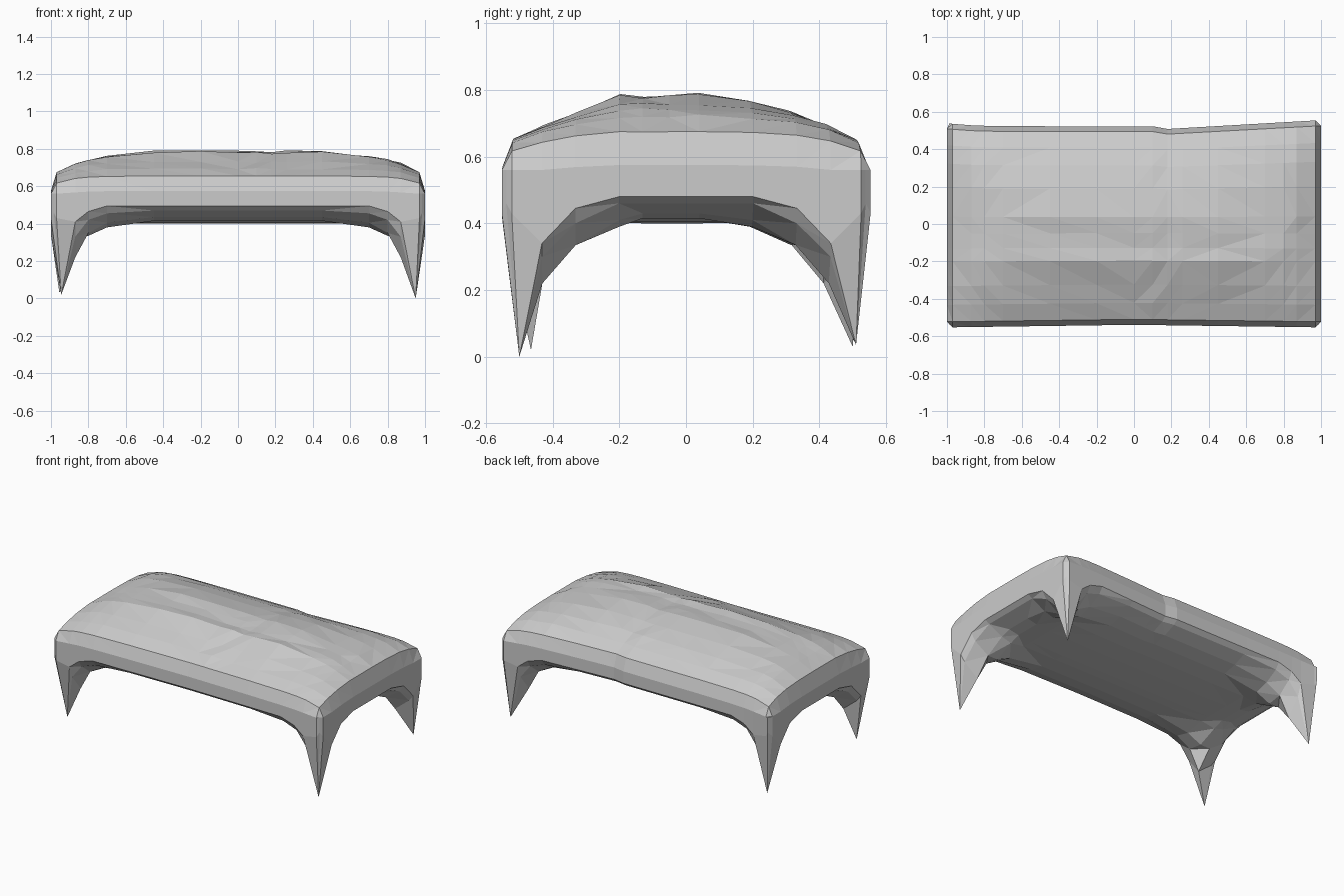
import bpy, bmesh, random

random.seed(4)
cube = bpy.data.objects.get("Cube")
if cube:
    bpy.data.objects.remove(cube)

grey = bpy.data.materials.new("stone grey")
grey.use_nodes = True
COLOR = (0.6, 0.6, 0.6, 1)
grey.diffuse_color = COLOR
grey.node_tree.nodes["Principled BSDF"].inputs["Base Color"].default_value = COLOR

# Cross-section profiles: station -> top height
RIM, PEAK = 0.575, 0.793
half_x = {0.45: 0.787, 0.7: 0.76, 0.8: 0.743, 0.87: 0.722, 0.97: 0.675, 1: RIM}
top_x = {s * x: z for x, z in half_x.items() for s in (-1, 1)}
top_x.update({-0.2: 0.793, 0: 0.793, 0.1: 0.79, 0.18: 0.78, 0.26: 0.788})
top_y = {-0.55: RIM, -0.52: 0.655, -0.43: 0.693, -0.33: 0.73, -0.2: 0.785,
         -0.13: 0.777, -0.05: 0.782, 0.04: 0.793, 0.2: 0.765, 0.33: 0.735,
         0.43: 0.7, 0.52: 0.655, 0.55: RIM}
# How much the underside curls up toward the rim
curl_x = {0.7: 0.005, 0.8: 0.015, 0.87: 0.03, 0.97: 0.06, 1: 0.08}
curl_y = {0.2: 0.003, 0.33: 0.015, 0.43: 0.035, 0.52: 0.07, 0.55: 0.095}
# Underside heights where the webs flow into the legs
web = {(0.7, 0.33): 0.38, (0.7, 0.43): 0.405, (0.7, 0.52): 0.455,
       (0.8, 0.2): 0.39, (0.8, 0.33): 0.335, (0.8, 0.43): 0.35,
       (0.8, 0.52): 0.42, (0.8, 0.55): 0.465, (0.87, 0.2): 0.41,
       (0.87, 0.33): 0.335, (0.97, 0.33): 0.4, (1, 0.33): 0.445,
       (0.87, 0.43): 0.22, (0.87, 0.52): 0.33, (0.87, 0.55): 0.41,
       (0.97, 0.43): 0.3, (0.97, 0.55): 0.43, (1, 0.55): 0.46,
       (1, 0.52): 0.43, (1, 0.43): 0.34}
# Leg tips by corner sign
tips = {(1, -1): (0.95, -0.5, 0), (-1, -1): (-0.945, -0.465, 0.02),
        (1, 1): (0.95, 0.51, 0.035), (-1, 1): (-0.955, 0.5, 0.03)}
xs, ys = sorted(top_x), sorted(top_y)


def top_height(x, y):
    """Blend the drops of both profiles so that the corners stay full."""
    dx, dy = PEAK - top_x[x], PEAK - top_y[y]
    z = max(PEAK - (dx ** 2.2 + dy ** 2.2) ** (1 / 2.2), RIM - 0.015)
    inner = abs(x) < 0.9 and abs(y) < 0.5
    return z + (random.uniform(-0.006, 0.004) if inner else 0)


def bottom_height(x, y):
    a, b = abs(x), abs(y)
    return web.get((a, b), 0.4 + max(curl_x.get(a, 0), curl_y.get(b, 0)))


def outline(x, y):
    """Pinch the long edges and round the corners."""
    if y < 0:
        scale = 0.98 + 0.025 * abs(x)
    elif x > 0.1:
        scale = 0.905 + 0.105 * x
    else:
        scale = 0.95 + 0.03 * abs(x) ** 8
    if abs(x) == 1 and abs(y) == 0.55:
        return x * 0.985, y * 0.98
    return x, y * scale


bm = bmesh.new()


def sheet(height):
    return [[bm.verts.new((*outline(x, y), height(x, y))) for y in ys] for x in xs]


top, bottom = sheet(top_height), sheet(bottom_height)
nx, ny = len(xs), len(ys)

# Top and underside, leaving the four corner patches open for the legs
for i in range(nx - 1):
    for j in range(ny - 1):
        cell = [(i, j), (i + 1, j), (i + 1, j + 1), (i, j + 1)]
        bm.faces.new([top[a][b] for a, b in cell])
        if not all(abs(xs[a]) >= 0.87 and abs(ys[b]) >= 0.43 for a, b in cell):
            bm.faces.new([bottom[a][b] for a, b in reversed(cell)])

# Side walls around the rim
loop = ([(i, 0) for i in range(nx)] + [(nx - 1, j) for j in range(1, ny)]
        + [(i, ny - 1) for i in range(nx - 2, -1, -1)]
        + [(0, j) for j in range(ny - 2, 0, -1)])
for (a, b), (c, d) in zip(loop, loop[1:] + loop[:1]):
    bm.faces.new((bottom[a][b], bottom[c][d], top[c][d], top[a][b]))

# Pointed legs fanned from each open corner patch
for (sx, sy), tip in tips.items():
    point = bm.verts.new(tip)
    ring = [e for e in bm.edges if e.is_boundary
            and e.verts[0].co.x * sx > 0 and e.verts[0].co.y * sy > 0]
    for e in ring:
        bm.faces.new((*e.verts, point))

# Remove the unused vertices inside the leg patches
bmesh.ops.delete(bm, geom=[v for v in bm.verts if not v.link_faces], context="VERTS")
bmesh.ops.triangulate(bm, faces=bm.faces[:], quad_method="SHORT_EDGE")
bmesh.ops.recalc_face_normals(bm, faces=bm.faces[:])

mesh = bpy.data.meshes.new("stone_table")
bm.to_mesh(mesh)
bm.free()
mesh.materials.append(grey)
table = bpy.data.objects.new("stone_table", mesh)
bpy.context.collection.objects.link(table)
